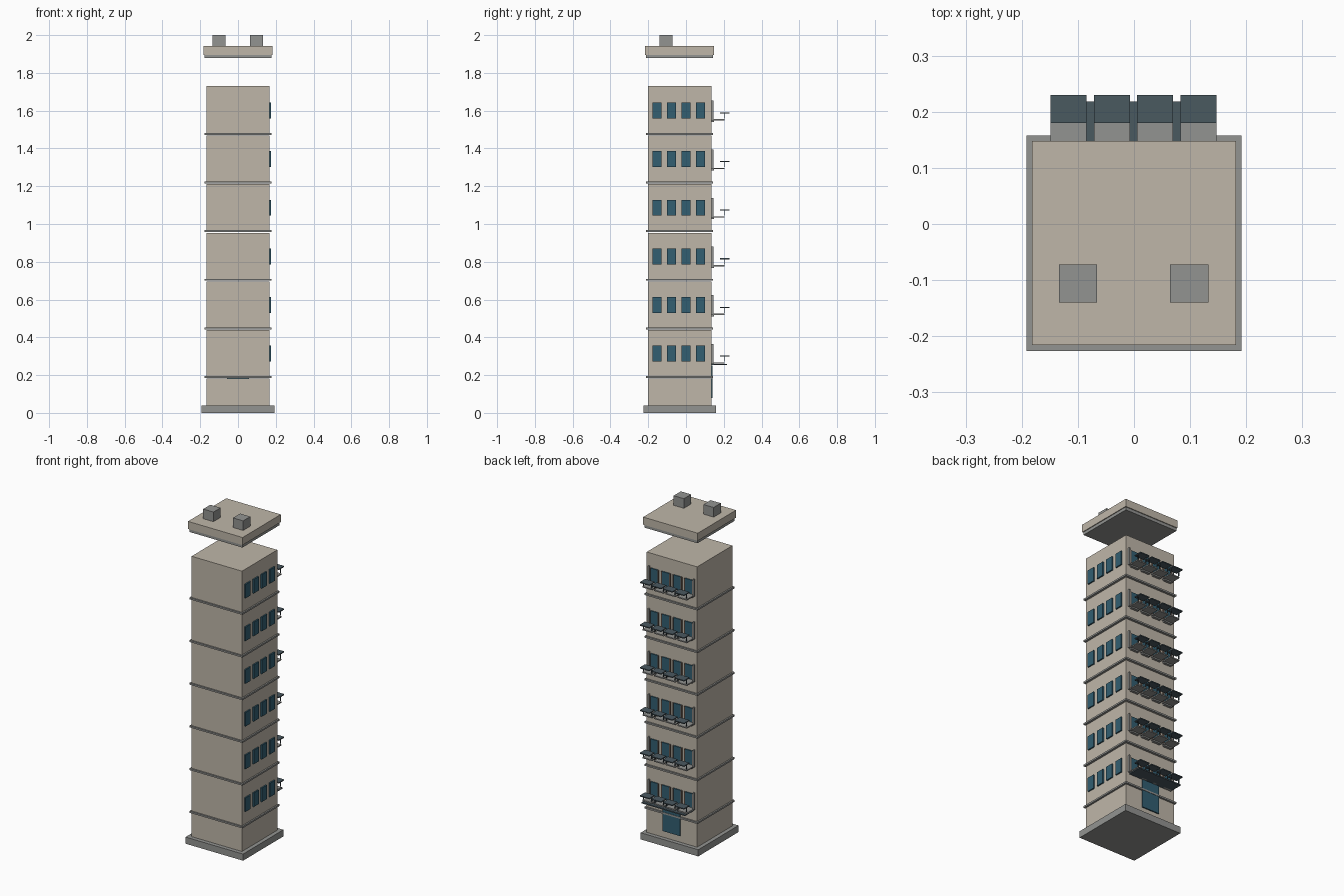
import bpy

if "Cube" in bpy.data.objects:
    bpy.data.objects.remove(bpy.data.objects["Cube"])

CY = -0.034          # tower centre in y
HALF = 0.168         # half width of the tower
BACK = CY + HALF     # back wall
PITCH = 0.2574       # storey height
UNITS = [-0.1165, -0.039, 0.0375, 0.115]   # balcony centres in x


def material(name, rgb):
    m = bpy.data.materials.new(name)
    m.diffuse_color = (*rgb, 1)
    m.use_nodes = True
    m.node_tree.nodes["Principled BSDF"].inputs["Base Color"].default_value = m.diffuse_color
    return m


BEIGE = material("beige_wall", (0.52, 0.47, 0.395))
GREY = material("concrete_grey", (0.29, 0.295, 0.285))
TEAL = material("teal_glass", (0.032, 0.112, 0.165))
DARK = material("dark_slate", (0.068, 0.1, 0.118))
BROWN = material("brown_frame", (0.2, 0.14, 0.11))


def box(name, x, y, z, mat):
    """Box from (min, max) pairs along each axis."""
    verts = [(a, b, c) for a in x for b in y for c in z]
    faces = [(0, 1, 3, 2), (4, 6, 7, 5), (0, 4, 5, 1),
             (2, 3, 7, 6), (0, 2, 6, 4), (1, 5, 7, 3)]
    me = bpy.data.meshes.new(name)
    me.from_pydata(verts, [], faces)
    me.materials.append(mat)
    ob = bpy.data.objects.new(name, me)
    bpy.context.collection.objects.link(ob)
    return ob


def square(name, half, z, mat):
    """Square slab centred on the tower axis."""
    return box(name, (-half, half), (CY - half, CY + half), z, mat)


# plinth and entrance storey
square("plinth", 0.192, (0, 0.04), GREY)
square("ground_storey", HALF, (0.04, 0.183), BEIGE)
box("entrance_door", (-0.058, 0.058), (BACK, BACK + 0.007), (0.08, 0.25), TEAL)
box("entrance_canopy", (-0.145, 0.145), (BACK, 0.218), (0.253, 0.26), DARK)

for i in range(6):
    z = 0.185 + PITCH * i
    # storey block with a band at its foot
    square("storey", HALF, (z, z + 0.2535 if i < 5 else 1.73), BEIGE)
    square("floor_band", 0.177, (z, z + 0.010), GREY)
    w0, w1 = z + 0.087, z + 0.171

    # windows on the right wall
    for k in range(4):
        y = -0.154 + 0.0773 * k
        box("side_window", (HALF, HALF + 0.008), (y - 0.024, y + 0.024), (w0, w1), TEAL)

    # balconies on the back wall
    for x in UNITS:
        box("back_window", (x - 0.024, x + 0.024), (BACK, BACK + 0.006), (w0, w1), TEAL)
        for s in (-1, 1):
            a, b = x + s * 0.024, x + s * 0.030
            box("window_jamb", (min(a, b), max(a, b)), (BACK, BACK + 0.009),
                (w0, w1), BROWN)
            p = x + s * 0.028
            box("rail_post", (p - 0.002, p + 0.002), (0.2, 0.204), (w0, w0 + 0.032), DARK)
        box("balcony_slab", (x - 0.032, x + 0.032), (BACK, 0.204), (w0 - 0.011, w0 - 0.004), GREY)
        box("balcony_bracket", (x - 0.026, x + 0.026), (BACK, BACK + 0.015),
            (w0 - 0.019, w0 - 0.011), GREY)
        box("wide_rail", (x - 0.032, x + 0.032), (0.18, 0.23), (w0 + 0.026, w0 + 0.032), DARK)
    # slim pilasters at both ends of the balcony row
    for s in (-1, 1):
        p = s * 0.15
        box("pilaster", (p - 0.004, p + 0.004), (BACK, BACK + 0.011),
            (w0 - 0.01, w1 + 0.01), GREY)

# raised roof with two vents
square("roof_underside", 0.177, (1.878, 1.896), GREY)
square("roof_slab", 0.182, (1.896, 1.942), BEIGE)
for x in (-0.1, 0.0985):
    box("roof_vent", (x - 0.034, x + 0.034), (-0.14, -0.072), (1.942, 2.0), GREY)
